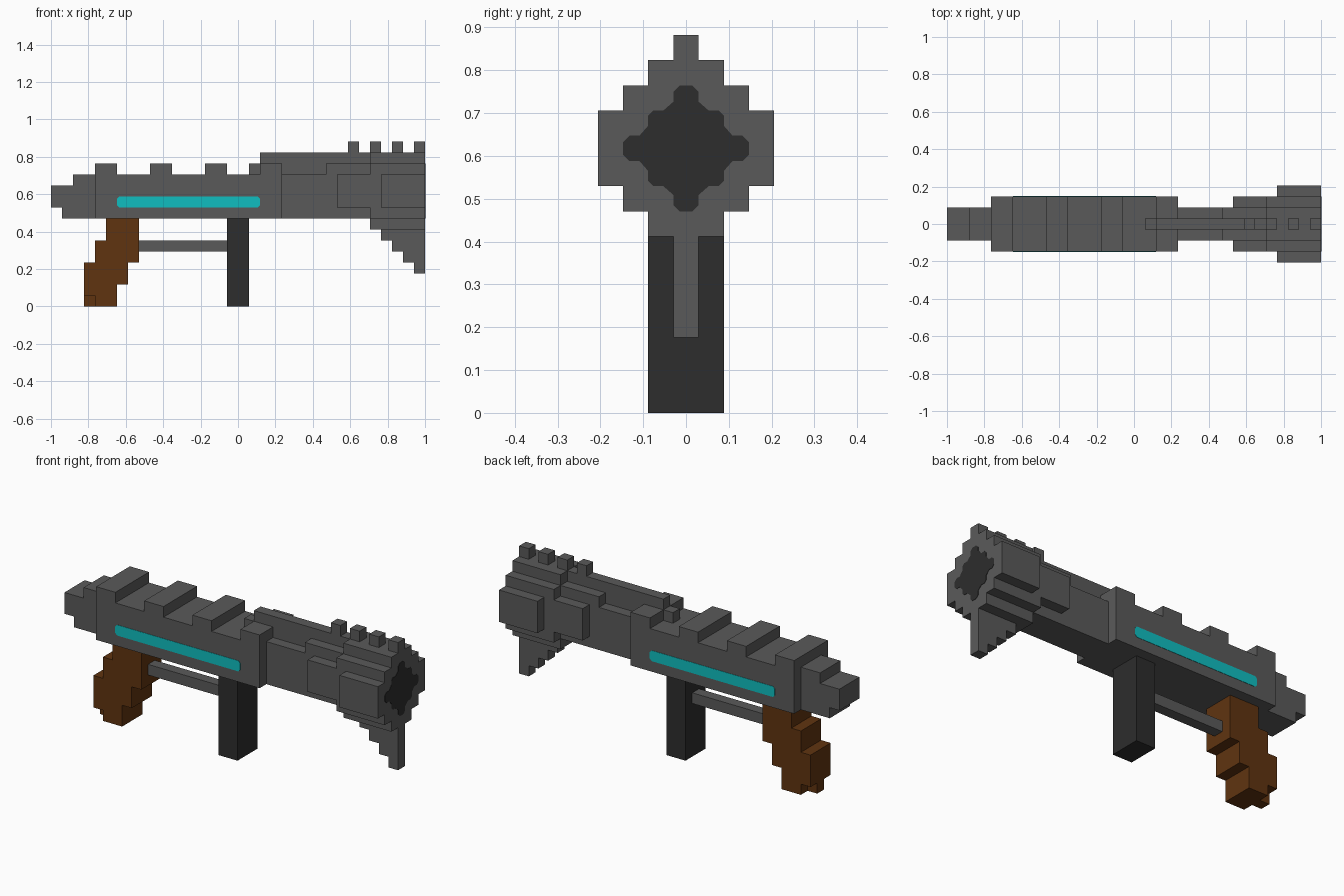
import bpy, bmesh
from mathutils import Vector

cube = bpy.data.objects.get("Cube")
if cube:
    bpy.data.objects.remove(cube, do_unlink=True)

U = 2 / 34  # one block; positions below are counted in blocks


def material(name, rgb):
    m = bpy.data.materials.new(name)
    m.use_nodes = True
    m.diffuse_color = (*rgb, 1)
    m.node_tree.nodes["Principled BSDF"].inputs["Base Color"].default_value = (*rgb, 1)
    return m


GREY = material("gunmetal grey", (0.102, 0.102, 0.102))
DARK = material("dark grey", (0.026, 0.026, 0.026))
BROWN = material("wood brown", (0.117, 0.034, 0.005))
CYAN = material("glowing cyan", (0.005, 0.515, 0.527))


def prism(name, pts, axis, a, b, mat):
    """Extrude a flat outline from a to b: along y for (x, z), along x for (y, z)."""
    def place(p, d):
        x, y, z = (p[0], d, p[1]) if axis == "y" else (d, p[0], p[1])
        return Vector(((x - 17) * U, y * U, z * U))
    bm = bmesh.new()
    near = [bm.verts.new(place(p, a)) for p in pts]
    far = [bm.verts.new(place(p, b)) for p in pts]
    bm.faces.new(near)
    bm.faces.new(far[::-1])
    n = len(pts)
    for i in range(n):
        bm.faces.new((near[i], far[i], far[(i + 1) % n], near[(i + 1) % n]))
    bmesh.ops.recalc_face_normals(bm, faces=bm.faces)
    me = bpy.data.meshes.new(name)
    bm.to_mesh(me)
    bm.free()
    me.materials.append(mat)
    ob = bpy.data.objects.new(name, me)
    bpy.context.collection.objects.link(ob)
    return ob


def side(name, pts, half, mat=GREY):
    return prism(name, pts, "y", -half, half, mat)


def box(name, x0, x1, half, z0, z1, mat=GREY):
    return side(name, [(x0, z0), (x1, z0), (x1, z1), (x0, z1)], half, mat)


def stepped(name, x0, x1, bands):
    """Mirrored stair-step section from (half width, bottom, top) bands."""
    right = [(w, z) for w, lo, hi in bands for z in (lo, hi)]
    return prism(name, right + [(-w, z) for w, z in right[::-1]], "x", x0, x1, GREY)


# Receiver with raised blocks along its top
outline = [(21, 8), (21, 13)]
for start in (19, 14, 9, 4):
    if start != 19:
        outline += [(start + 2, 12), (start + 2, 13)]
    outline += [(start, 13)]
    outline += [(start, 12)] if start != 4 else []
side("receiver", outline + [(4, 8)], 2.5)

# Rear cap
side("rear_cap", [(0, 9), (1, 9), (1, 8), (4, 8), (4, 12), (2, 12), (2, 11), (0, 11)], 1.5)

# Barrel and flared muzzle
box("barrel", 21, 25, 1.5, 8, 12)
box("barrel_collar", 25, 26, 1.5, 8, 13)
stepped("barrel_sleeve", 26, 29, [(1.5, 8, 9), (2.5, 9, 12), (1.5, 12, 13)])
stepped("muzzle_ring", 29, 30, [(1.5, 7, 8), (2.5, 8, 13), (1.5, 13, 14)])
stepped("muzzle", 30, 34, [(1.5, 7, 8), (2.5, 8, 9), (3.5, 9, 12),
                           (2.5, 12, 13), (1.5, 13, 14)])

# Top rib and sight teeth
side("top_rib", [(18, 12), (18, 13), (19, 13), (19, 14), (29, 14),
                 (29, 13), (25, 13), (25, 12)], 0.5)
for i in range(4):
    box(f"sight_tooth_{i + 1}", 27 + 2 * i, 28 + 2 * i, 0.5, 14, 15)

# Stepped fin below the muzzle
fin = [(34, 7), (30, 7)]
for i in range(4):
    fin += [(30 + i, 6 - i), (31 + i, 6 - i)]
side("muzzle_fin", fin, 0.5)

# Grips and the rod between them
side("rear_grip", [(4, 0), (6, 0), (6, 2), (7, 2), (7, 4), (8, 4), (8, 8), (5, 8),
                   (5, 6), (4, 6), (4, 4), (3, 4), (3, 1), (4, 1)], 1.5, BROWN)
box("rear_grip_heel", 3, 4, 0.5, 0, 1, BROWN)
box("front_grip", 16, 18, 1.5, 0, 8, DARK)
box("grip_rod", 8, 16, 0.5, 5, 6)

# Rounded glowing strip on both sides
strip = [(6.2, 9), (18.8, 9), (19, 9.2), (19, 9.8), (18.8, 10), (6.2, 10), (6, 9.8), (6, 9.2)]
for name, s in (("left_strip", 1), ("right_strip", -1)):
    prism(name, strip, "y", 2.45 * s, 2.53 * s, CYAN)

# Dark cross-shaped bore plate with softened corners
q = [(0.25, 2.5), (0.5, 2.25), (0.5, 1.85), (0.9, 1.5), (1.3, 1.5),
     (1.5, 1.3), (1.5, 0.9), (1.85, 0.5), (2.25, 0.5), (2.5, 0.25)]
half = q + [(y, -z) for y, z in q[::-1]]
bore = half + [(-y, z) for y, z in half[::-1]]
prism("bore", [(y, z + 10.5) for y, z in bore], "x", 33.95, 34.03, DARK)
